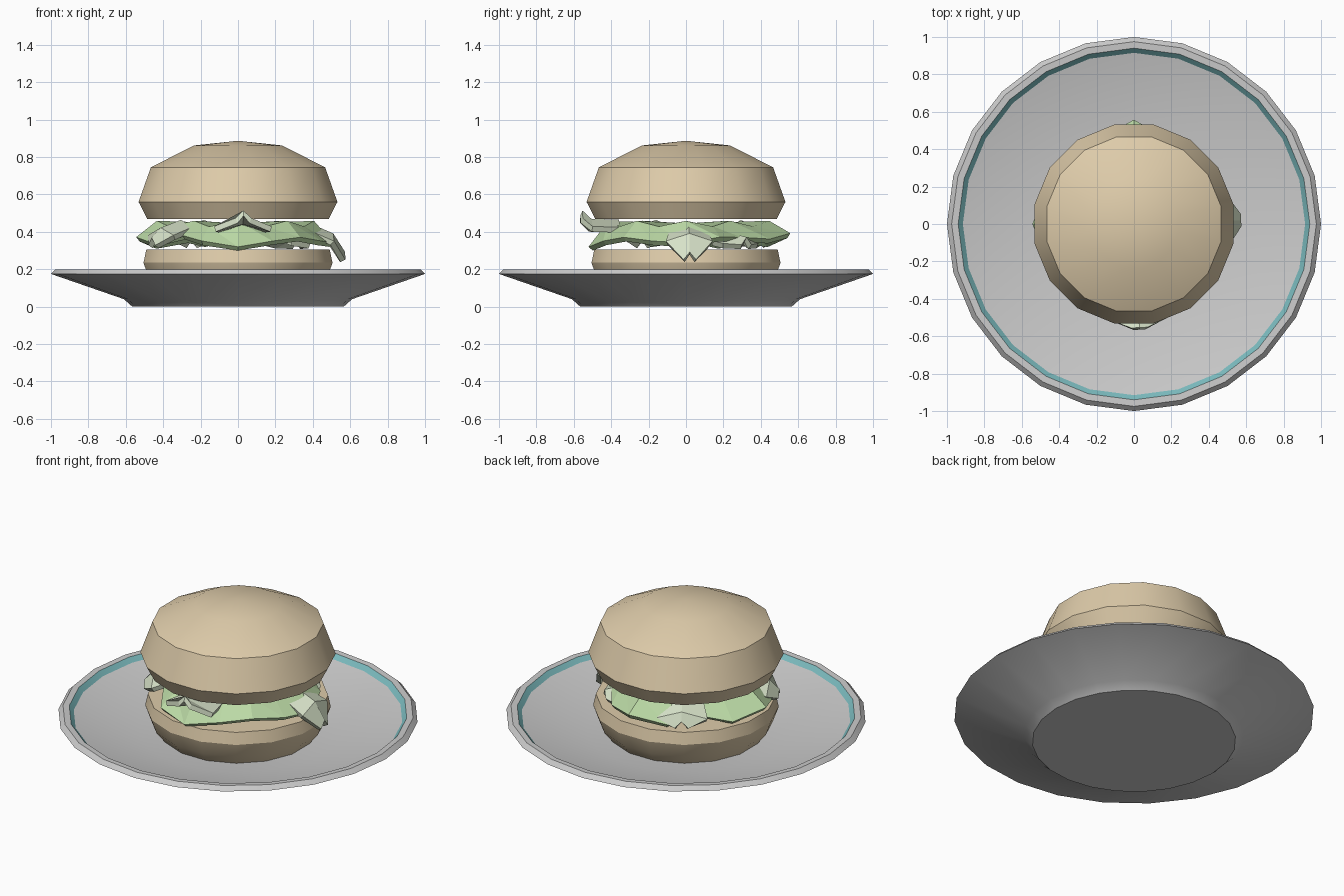
import bpy, bmesh
from math import sin, cos, pi, radians

if "Cube" in bpy.data.objects:
    bpy.data.objects.remove(bpy.data.objects["Cube"])


def material(name, r, g, b):
    m = bpy.data.materials.new(name)
    m.diffuse_color = (r, g, b, 1)
    m.use_nodes = True
    m.node_tree.nodes["Principled BSDF"].inputs["Base Color"].default_value = m.diffuse_color
    return m


def finish(name, bm, mats, smooth):
    bmesh.ops.recalc_face_normals(bm, faces=bm.faces)
    me = bpy.data.meshes.new(name)
    bm.to_mesh(me)
    bm.free()
    ob = bpy.data.objects.new(name, me)
    bpy.context.collection.objects.link(ob)
    for m in mats:
        me.materials.append(m)
    if smooth:
        bpy.context.view_layer.objects.active = ob
        ob.select_set(True)
        bpy.ops.object.shade_smooth_by_angle(angle=radians(30))
        ob.select_set(False)
    return ob


def lathe(name, profile, sides, mats, turn=0.0, second=()):
    """Revolve (radius, z) points; segments listed in second use slot 1."""
    bm = bmesh.new()
    rings = []
    for r, z in profile:
        if r == 0:
            rings.append([bm.verts.new((0, 0, z))] * sides)
        else:
            rings.append([bm.verts.new((r * cos(turn + 2 * pi * i / sides),
                                        r * sin(turn + 2 * pi * i / sides), z))
                          for i in range(sides)])
    for k, (a, b) in enumerate(zip(rings, rings[1:])):
        for i in range(sides):
            j = (i + 1) % sides
            f = bm.faces.new(list(dict.fromkeys((a[i], a[j], b[j], b[i]))))
            f.material_index = 1 if k in second else 0
    return finish(name, bm, mats, True)


def thicken(ob, t):
    mod = ob.modifiers.new("thickness", 'SOLIDIFY')
    mod.thickness = t
    mod.offset = 0


china = material("china", 0.8, 0.8, 0.8)
teal = material("teal_glaze", 0.2, 0.5, 0.52)
bread = material("bread", 0.73, 0.6, 0.4)
green = material("leaf_green", 0.5, 0.7, 0.38)
pale = material("leaf_pale", 0.68, 0.76, 0.58)

# Plate with a glazed band just inside the rim
lathe("plate", [(0, 0), (.565, 0), (.61, .04), (1, .175), (.975, .2), (.94, .198),
                (.915, .172), (.55, .085), (0, .085)], 24, [china, teal], second=(5,))

# Bun halves
half = pi / 16
lathe("bottom_bun", [(0, .08), (.43, .08), (.485, .15), (.515, .235), (.5, .305), (0, .305)],
      16, [bread], half)
lathe("top_bun", [(0, .47), (.495, .47), (.542, .56), (.475, .745), (.24, .862), (0, .887)],
      16, [bread], half)

# Wavy lettuce sheet: rim (radius, z) around the circle, starting at +x
rim = [(.50, .33), (.46, .36), (.41, .36), (.48, .35), (.55, .38), (.48, .33), (.39, .35), (.48, .32),
       (.535, .36), (.49, .33), (.41, .37), (.50, .34), (.51, .31), (.47, .34), (.46, .36), (.47, .34)]
bm = bmesh.new()
hub = bm.verts.new((0, 0, .43))
inner, outer = [], []
for i, (r, z) in enumerate(rim):
    a = 2 * pi * i / len(rim)
    inner.append(bm.verts.new((.8 * r * cos(a), .8 * r * sin(a), .43 + .015 * (-1) ** i)))
    outer.append(bm.verts.new((r * cos(a), r * sin(a), z)))
for i in range(len(rim)):
    j = (i + 1) % len(rim)
    bm.faces.new((hub, inner[i], inner[j]))
    bm.faces.new((inner[i], outer[i], outer[j]))
    bm.faces.new((inner[i], outer[j], inner[j]))
thicken(finish("lettuce", bm, [green], False), .03)


# Pale leaf tips poking out: angle, width, (r, z) of root, bend and tip
def leaf_tip(name, angle, width, path):
    bm = bmesh.new()
    a = radians(angle)
    rows = []
    for (r, z), w in zip(path, (.8, 1, .25)):
        row = []
        for s in (-1, 0, 1):
            side = s * w * width / 2
            lift = .02 if s == 0 else -.02
            row.append(bm.verts.new((r * cos(a) - side * sin(a),
                                     r * sin(a) + side * cos(a), z + lift)))
        rows.append(row)
    for p, q in zip(rows, rows[1:]):
        for k in (0, 1):
            bm.faces.new((p[k], p[k + 1], q[k + 1], q[k]))
    thicken(finish(name, bm, [pale], False), .03)


leaf_tip("leaf_tip_front", 273, .30, [(.36, .43), (.51, .435), (.56, .48)])
leaf_tip("leaf_tip_right", 2, .24, [(.36, .42), (.50, .36), (.56, .265)])
leaf_tip("leaf_tip_left", 208, .28, [(.34, .43), (.46, .39), (.51, .34)])
leaf_tip("leaf_tip_back", 122, .28, [(.34, .43), (.45, .38), (.48, .34)])
leaf_tip("leaf_tip_side", 45, .26, [(.30, .36), (.41, .345), (.45, .34)])
